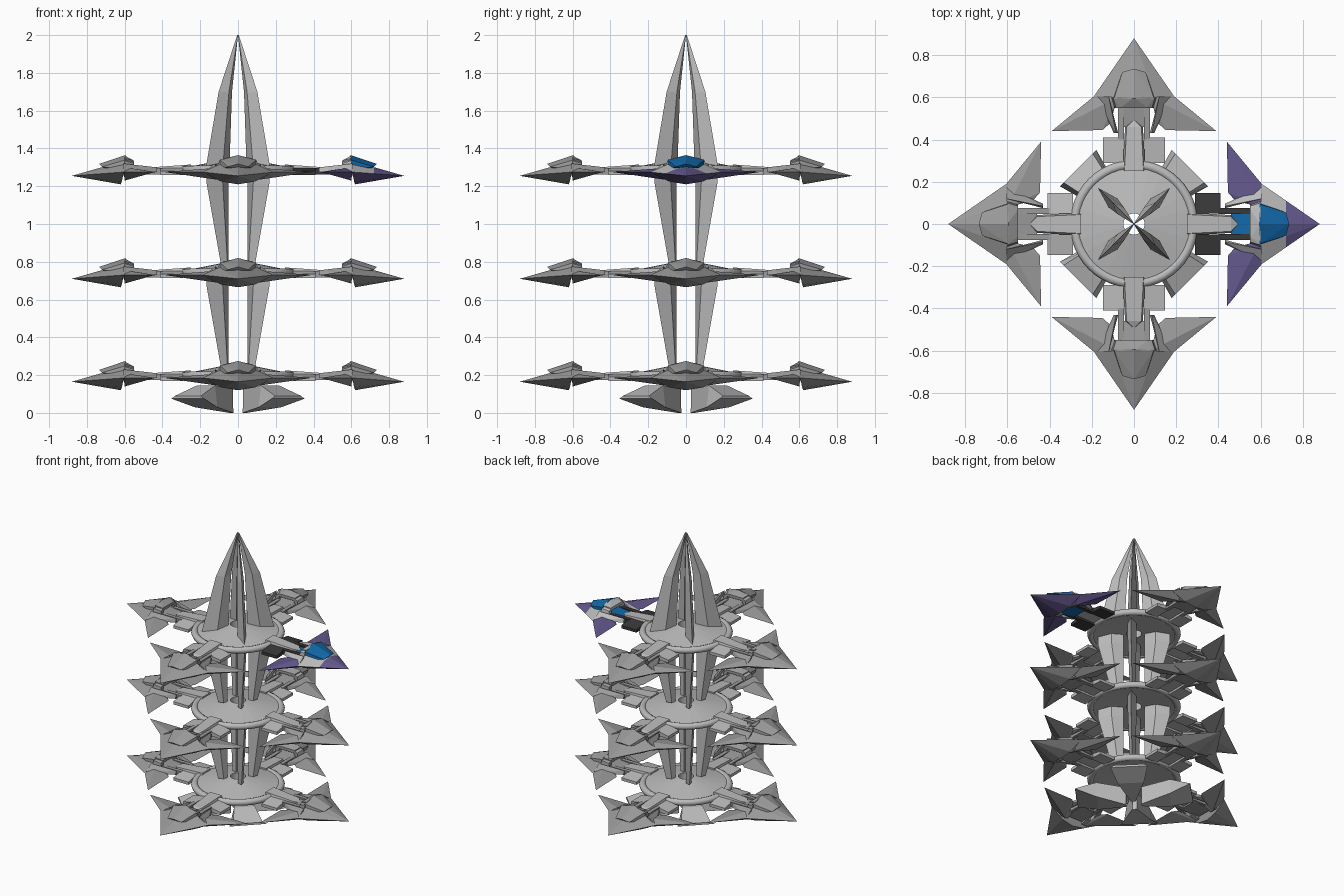
import bpy, bmesh, math
from mathutils import Vector

cube = bpy.data.objects.get("Cube")
if cube:
    bpy.data.objects.remove(cube, do_unlink=True)

LEVELS = {"lower": 0.165, "middle": 0.71, "upper": 1.255}
SIDES = ("left", "back", "right", "front")
QUARTER = math.pi / 2


def material(name, r, g, b):
    m = bpy.data.materials.new(name)
    m.use_nodes = True
    m.diffuse_color = (r, g, b, 1)
    m.node_tree.nodes["Principled BSDF"].inputs["Base Color"].default_value = (r, g, b, 1)
    return m


LIGHT = material("light grey", 0.50, 0.50, 0.50)
GREY = material("mid grey", 0.33, 0.33, 0.33)
DARK = material("dark grey", 0.04, 0.04, 0.04)
PURPLE = material("purple", 0.13, 0.10, 0.27)
BLUE = material("blue", 0.006, 0.14, 0.40)


def finish(bm, name, *mats):
    bmesh.ops.recalc_face_normals(bm, faces=bm.faces)
    mesh = bpy.data.meshes.new(name)
    bm.to_mesh(mesh)
    bm.free()
    for m in mats:
        mesh.materials.append(m)
    return mesh


def place(mesh, name, z=0.0, turn=0.0):
    ob = bpy.data.objects.new(name, mesh)
    ob.location.z = z
    ob.rotation_euler.z = turn
    bpy.context.collection.objects.link(ob)
    return ob


def mirrored(points):
    return points + [(x, -y, z) for x, y, z in points if y]


def add_solid(bm, points):
    """Faceted convex solid through the given corners."""
    verts = [bm.verts.new(p) for p in points]
    res = bmesh.ops.convex_hull(bm, input=verts)
    bmesh.ops.delete(bm, geom=[v for v in res["geom_interior"] if isinstance(v, bmesh.types.BMVert)],
                     context='VERTS')


def solid(name, points, mat, both=False):
    bm = bmesh.new()
    add_solid(bm, points)
    if both:
        add_solid(bm, [(x, -y, z) for x, y, z in points])
    bmesh.ops.dissolve_limit(bm, angle_limit=0.02, verts=bm.verts, edges=bm.edges)
    return finish(bm, name, mat)


def loft(name, sections, mat):
    bm = bmesh.new()
    rings = [[bm.verts.new(p) for p in s] for s in sections]
    n = len(rings[0])
    for a, b in zip(rings, rings[1:]):
        for i in range(n):
            j = (i + 1) % n
            bm.faces.new((a[i], a[j], b[j], b[i]))
    bm.faces.new(rings[0])
    bm.faces.new(rings[-1])
    return finish(bm, name, mat)


# Central spire blades: kite sections tapering upward or downward
def blade(name, stations):
    return loft(name, [[(r0, 0, z), (r0 + 0.45 * (r1 - r0), t, z), (r1, 0, z),
                        (r0 + 0.45 * (r1 - r0), -t, z)] for z, r0, r1, t in stations], LIGHT)


spire = blade("spire_blade", [(1.28, 0.065, 0.245, 0.03), (1.70, 0.045, 0.145, 0.022),
                              (2.0, 0.0, 0.006, 0.002)])
mast = blade("mast_blade", [(-0.46, 0.07, 0.13, 0.018), (-0.04, 0.07, 0.235, 0.03),
                            (0.03, 0.07, 0.235, 0.03)])

# Base fins: widen outward and rise to a thin outer edge
fin_mesh = loft("base_fin", [[(r, -w, lo), (r, w, lo), (r, 0.8 * w, hi), (r, -0.8 * w, hi)]
                             for r, w, lo, hi in ((0.05, 0.015, 0.0, 0.13),
                                                  (0.24, 0.085, 0.03, 0.145),
                                                  (0.375, 0.122, 0.075, 0.09))], LIGHT)

for k in range(4):
    turn = (k + 0.5) * QUARTER
    place(spire, f"spire_blade_{k}", 0, turn)
    place(fin_mesh, f"base_fin_{k}", 0, turn)
    for level in ("middle", "upper"):
        place(mast, f"{level}_mast_blade_{k}", LEVELS[level], turn)


# Sloped deck of each level
def deck():
    bm = bmesh.new()
    profile = [(0.275, 0.015), (0.275, 0.045), (0.05, 0.09), (0.05, 0.03)]
    verts = [bm.verts.new((r, 0, z)) for r, z in profile]
    edges = [bm.edges.new((verts[i], verts[(i + 1) % 4])) for i in range(4)]
    bmesh.ops.spin(bm, geom=verts + edges, axis=(0, 0, 1), cent=(0, 0, 0), steps=24, angle=math.tau)
    bmesh.ops.remove_doubles(bm, verts=bm.verts, dist=0.0005)
    return finish(bm, "deck", LIGHT)


deck_mesh = deck()
for level, z in LEVELS.items():
    place(deck_mesh, f"{level}_deck", z)
    bpy.ops.mesh.primitive_torus_add(major_radius=0.281, minor_radius=0.023, major_segments=48,
                                     minor_segments=8, location=(0, 0, z + 0.032))
    ring = bpy.context.object
    ring.name = f"{level}_ring"
    ring.data.materials.append(LIGHT)
    bpy.ops.object.shade_smooth_by_angle(angle=math.radians(50))

# Docking arm with a pointed clamp
arm_mesh = solid("docking_arm", mirrored([(0.25, 0.055, 0.025), (0.25, 0.045, 0.06),
                                          (0.46, 0.042, 0.02), (0.46, 0.035, 0.045),
                                          (0.495, 0, 0.03)]), LIGHT)


# Docked ship, pointing outward along +x
def ship_parts(shell, frame, canopy, block):
    bm = bmesh.new()
    add_solid(bm, mirrored([(0.88, 0, 0), (0.605, 0.19, 0.02), (0.60, 0.1, 0.06), (0.60, 0, 0.08),
                            (0.615, 0.09, -0.03), (0.62, 0, -0.045)]))
    bmesh.ops.bisect_plane(bm, geom=bm.verts[:] + bm.edges[:] + bm.faces[:],
                           plane_co=(0.72, 0, 0), plane_no=(1, 0, 0))
    bm.normal_update()
    for f in bm.faces:
        f.material_index = int(f.normal.z > 0.1 and f.calc_center_median().x < 0.72)
    parts = {"hull": finish(bm, "ship_hull", shell, frame)}
    parts["canopy"] = solid("ship_canopy", mirrored([
        (0.595, 0, 0.11), (0.595, 0.095, 0.085), (0.595, 0.1, 0.03), (0.72, 0.055, 0.048),
        (0.735, 0, 0.063), (0.69, 0, 0.035)]), canopy)
    parts["wings"] = solid("ship_wings", [
        (0.44, 0.39, 0.02), (0.605, 0.19, 0.02), (0.445, 0.15, 0.022), (0.60, 0.08, 0.045),
        (0.60, 0.08, -0.025), (0.48, 0.11, 0.02)], shell, both=True)
    # Rear frame: two angled struts and an arch behind the canopy
    parts["struts"] = solid("ship_struts", [
        (0.43, 0.075, 0.02), (0.43, 0.095, 0.02), (0.43, 0.085, 0.045), (0.605, 0.12, 0.0),
        (0.605, 0.18, 0.02), (0.605, 0.12, 0.065)], frame, both=True)
    parts["arch_sides"] = solid("ship_arch_sides", [
        (0.55, 0.06, 0.0), (0.55, 0.095, 0.0), (0.55, 0.06, 0.075), (0.55, 0.085, 0.065),
        (0.60, 0.06, -0.02), (0.60, 0.12, -0.02), (0.60, 0.06, 0.09), (0.60, 0.1, 0.08)],
        frame, both=True)
    parts["arch_top"] = solid("ship_arch_top", mirrored([
        (0.55, 0.065, 0.06), (0.55, 0.065, 0.08), (0.60, 0.08, 0.075), (0.60, 0.08, 0.092),
        (0.60, 0, 0.107)]), frame)
    parts["rear_floor"] = solid("ship_rear_floor", mirrored([
        (0.46, 0.05, 0.01), (0.46, 0.05, 0.03), (0.60, 0.07, 0.0), (0.60, 0.07, 0.045)]), canopy)
    # Flanking engine blocks beside the arm
    parts["blocks"] = solid("ship_blocks", [
        (r, y, z) for r in (0.29, 0.41) for y, z in
        ((0.05, 0.01), (0.05, 0.042), (0.147, 0.005), (0.147, 0.025))], block, both=True)
    parts["rails"] = solid("ship_rails", [
        (r, y, z) for r in (0.40, 0.56) for y in (0.048, 0.075) for z in (0.008, 0.042)],
        block, both=True)
    return parts


plain = ship_parts(GREY, GREY, GREY, GREY)
plain["blocks"].materials[0] = LIGHT
painted = ship_parts(PURPLE, LIGHT, BLUE, DARK)

for level, z in LEVELS.items():
    for k, side in enumerate(SIDES):
        place(arm_mesh, f"{level}_{side}_docking_arm", z, k * QUARTER)
        parts = painted if (level, side) == ("upper", "left") else plain
        for part, mesh in parts.items():
            place(mesh, f"{level}_{side}_ship_{part}", z, k * QUARTER)
